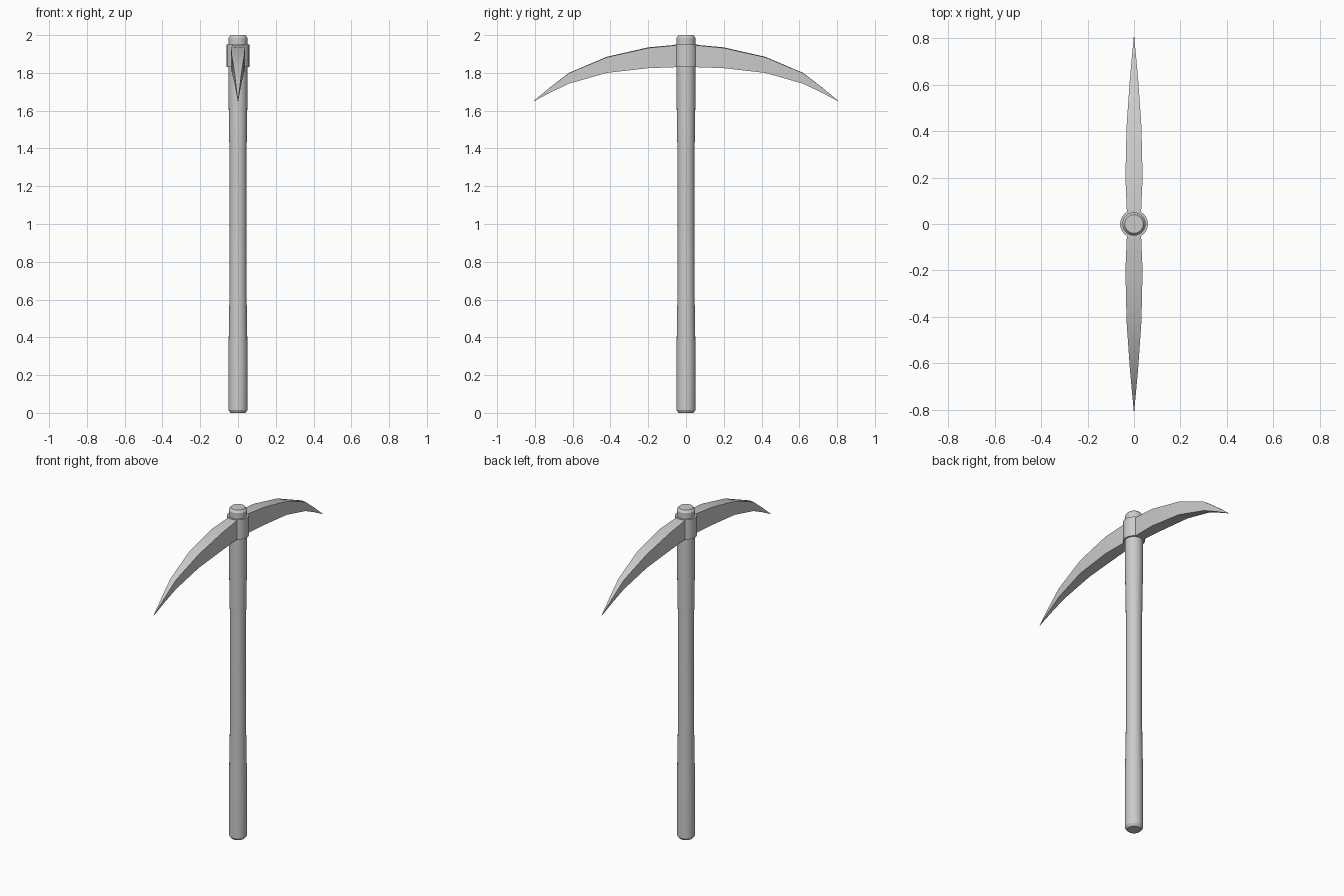
import bpy, bmesh, math

cube = bpy.data.objects.get("Cube")
if cube:
    bpy.data.objects.remove(cube, do_unlink=True)

grey = bpy.data.materials.new("plain grey")
grey.use_nodes = True
COLOUR = (0.6, 0.6, 0.6, 1)
grey.diffuse_color = COLOUR
grey.node_tree.nodes["Principled BSDF"].inputs["Base Color"].default_value = COLOUR


def finish(name, bm, angle):
    bmesh.ops.recalc_face_normals(bm, faces=bm.faces)
    mesh = bpy.data.meshes.new(name)
    bm.to_mesh(mesh)
    bm.free()
    mesh.materials.append(grey)
    obj = bpy.data.objects.new(name, mesh)
    bpy.context.collection.objects.link(obj)
    bpy.ops.object.select_all(action='DESELECT')
    obj.select_set(True)
    bpy.context.view_layer.objects.active = obj
    bpy.ops.object.shade_smooth_by_angle(angle=math.radians(angle))
    return obj


def loft(bm, loops):
    """Skin closed rings of points and cap both ends."""
    rings = [[bm.verts.new(p) for p in loop] for loop in loops]
    n = len(rings[0])
    for a, b in zip(rings, rings[1:]):
        for i in range(n):
            j = (i + 1) % n
            bm.faces.new((a[i], a[j], b[j], b[i]))
    bm.faces.new(rings[0])
    bm.faces.new(rings[-1])


def turned(name, profile, sides=24):
    bm = bmesh.new()
    loft(bm, [[(r * math.cos(math.tau * i / sides),
                r * math.sin(math.tau * i / sides), z) for i in range(sides)]
              for r, z in profile])
    return finish(name, bm, 30)


# Shaft, slightly waisted, with chamfered ends
turned("handle", [(0.04, 0), (0.05, 0.015), (0.05, 0.34), (0.045, 0.65),
                  (0.045, 1.35), (0.05, 1.67), (0.05, 1.985), (0.04, 2)])

# Collar around the shaft
turned("collar", [(0.06, 1.83), (0.06, 1.95)])

# Curved pick blades: distance out, half width, underside, top
stations = [(0.03, 0.03, 1.83, 1.95), (0.06, 0.031, 1.83, 1.948),
            (0.2, 0.037, 1.825, 1.935), (0.42, 0.032, 1.8, 1.885),
            (0.62, 0.018, 1.743, 1.8), (0.72, 0.009, 1.695, 1.723),
            (0.805, 0.001, 1.65, 1.653)]
for side, name in ((-1, "front_blade"), (1, "back_blade")):
    bm = bmesh.new()
    loft(bm, [[(-w, side * y, low), (w, side * y, low),
               (w, side * y, top - 0.08 * w), (0, side * y, top),
               (-w, side * y, top - 0.08 * w)]
              for y, w, low, top in stations])
    finish(name, bm, 20)
